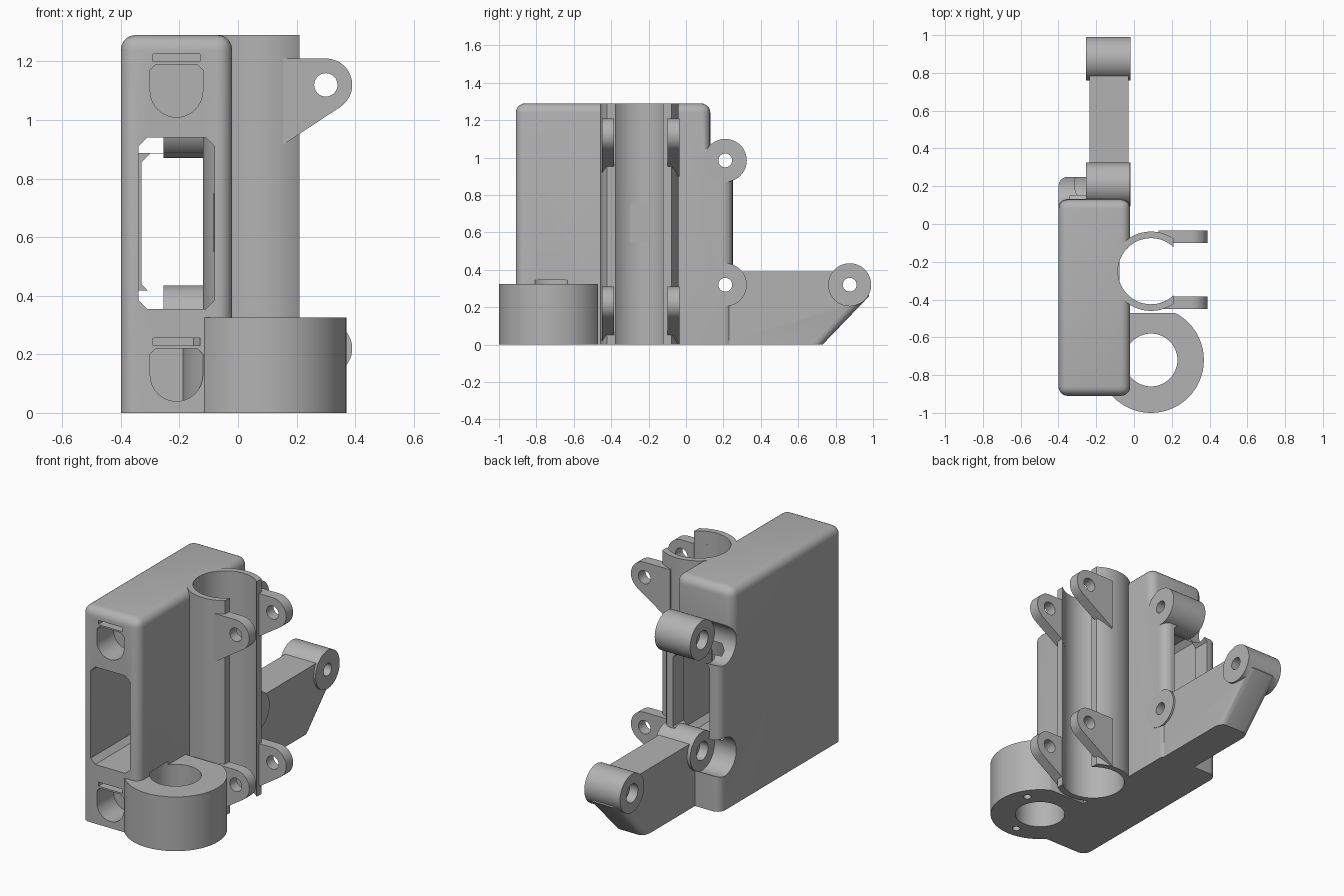
import bpy, bmesh, math
from mathutils import Matrix, Vector

cube = bpy.data.objects.get("Cube")
if cube:
    bpy.data.objects.remove(cube, do_unlink=True)

grey = bpy.data.materials.new("plain_grey")
grey.use_nodes = True
GREY = (0.45, 0.45, 0.45, 1)
grey.diffuse_color = GREY
grey.node_tree.nodes["Principled BSDF"].inputs["Base Color"].default_value = GREY

AXES = {"x": lambda a, b, d: (d, a, b),
        "y": lambda a, b, d: (a, d, b),
        "z": lambda a, b, d: (a, b, d)}


def finish(name, bm):
    bmesh.ops.recalc_face_normals(bm, faces=bm.faces)
    mesh = bpy.data.meshes.new(name)
    bm.to_mesh(mesh)
    bm.free()
    mesh.materials.append(grey)
    obj = bpy.data.objects.new(name, mesh)
    bpy.context.collection.objects.link(obj)
    return obj


def prism(name, outline, axis, lo, hi, bevel=0, rule=None):
    """Extrude a 2D outline along an axis, optionally rounding chosen edges."""
    bm = bmesh.new()
    place = AXES[axis]
    face = bm.faces.new([bm.verts.new(place(a, b, lo)) for a, b in outline])
    ext = bmesh.ops.extrude_face_region(bm, geom=[face])
    moved = [g for g in ext["geom"] if isinstance(g, bmesh.types.BMVert)]
    bmesh.ops.translate(bm, verts=moved, vec=place(0, 0, hi - lo))
    bmesh.ops.recalc_face_normals(bm, faces=bm.faces)
    if bevel:
        edges = [e for e in bm.edges if e.is_convex and rule(e.verts[0].co, e.verts[1].co)]
        bmesh.ops.bevel(bm, geom=edges, offset=bevel, segments=5, profile=0.5,
                        affect="EDGES", clamp_overlap=True)
    return finish(name, bm)


def arc(a, b, r, start=0, end=360, n=48):
    steps = n if end - start == 360 else n + 1
    angles = [math.radians(start + (end - start) * i / n) for i in range(steps)]
    return [(a + r * math.cos(t), b + r * math.sin(t)) for t in angles]


def rect(a0, b0, a1, b1, cut=0):
    if not cut:
        return [(a0, b0), (a1, b0), (a1, b1), (a0, b1)]
    return [(a0 + cut, b0), (a1 - cut, b0), (a1, b0 + cut), (a1, b1 - cut),
            (a1 - cut, b1), (a0 + cut, b1), (a0, b1 - cut), (a0, b0 + cut)]


def boolean(obj, tool, operation="DIFFERENCE"):
    mod = obj.modifiers.new("bool", "BOOLEAN")
    mod.operation, mod.object, mod.solver = operation, tool, "EXACT"
    bpy.context.view_layer.objects.active = obj
    bpy.ops.object.modifier_apply(modifier=mod.name)
    bpy.data.objects.remove(tool, do_unlink=True)


def cut(obj, outline, axis, lo, hi):
    boolean(obj, prism("cutter", outline, axis, lo, hi))


def add(obj, outline, axis, lo, hi):
    boolean(obj, prism("addition", outline, axis, lo, hi), "UNION")


LEFT, RIGHT = -0.4, -0.02            # housing sides
CX, CY = 0.09, -0.25                 # clamp axis
UPPER, LOWER, TIP = (0.21, 0.985), (0.21, 0.32), (0.875, 0.32)   # pivots in y, z
PIVOT_R = 0.115


# Housing with rounded edges and a step at the upper back
def above_floor(p, q):
    return max(p.z, q.z) > 0.01


side = [(-0.91, 0), (0.25, 0), (0.25, 1.07), (0.13, 1.07), (0.13, 1.29), (-0.91, 1.29)]
housing = prism("housing", side, "x", LEFT, RIGHT, 0.05, above_floor)

# Open bay through the housing, wide in front and narrower at the back
cut(housing, rect(-0.34, 0.355, -0.08, 0.94, 0.03), "y", -1, 0.15)
cut(housing, rect(-0.33, 0.41, -0.09, 0.885, 0.03), "y", 0.1, 0.4)

# Front sockets with a slot above each
for z in (1.1, 0.13):
    socket = arc(-0.21, z, 0.09, 180, 360, 20) + [(-0.12, z + 0.07), (-0.14, z + 0.09),
                                                  (-0.28, z + 0.09), (-0.3, z + 0.07)]
    cut(housing, socket, "y", -1, -0.75)
    cut(housing, rect(-0.29, z + 0.1, -0.13, z + 0.125), "y", -1, -0.86)

# Grooves beside the pivots, and the tube channel in the housing side
for y, z in (UPPER, LOWER):
    cut(housing, arc(y, z, PIVOT_R), "x", -0.5, -0.255)
cut(housing, arc(CX, CY, 0.175), "z", -0.1, 1.4)

# Split tube clamp, open towards +x
half = math.degrees(math.acos(0.12 / 0.21))
inner_half = math.degrees(math.acos(0.12 / 0.175))
outline = arc(CX, CY, 0.21, half, 360 - half) + arc(CX, CY, 0.175, inner_half, 360 - inner_half)[::-1]
clamp = prism("tube_clamp", outline, "z", 0, 1.29)

# Clamp ears with bolt holes
ears = []
for z in (1.12, 0.22):
    for y in (-0.10, -0.45):
        shape = arc(0.3, z, 0.09, -56, 90, 20) + [(0.13, z + 0.09), (0.13, z - 0.22)]
        ear = prism("clamp_ear", shape, "y", y, y + 0.065)
        cut(ear, arc(0.3, z, 0.04, n=24), "y", y - 0.1, y + 0.2)
        cut(ear, arc(CX, CY, 0.175), "z", -0.1, 1.4)
        ears.append(ear)

# Thin plate inside the tube channel
channel_plate = prism("channel_plate", rect(-0.37, 0.55, -0.13, 0.75), "x", -0.084, -0.078)

# Foot ring with a bore and three screw holes below
ring = prism("foot_ring", arc(CX, -0.72, 0.28, n=64), "z", 0, 0.325)
cut(ring, rect(-0.5, -0.47, 0.6, 0), "z", -0.1, 0.5)
cut(ring, arc(CX, -0.72, 0.14), "z", -0.1, 0.5)
for angle in (30, 150, 270):
    t = math.radians(angle)
    cut(ring, arc(CX + 0.21 * math.cos(t), -0.72 + 0.21 * math.sin(t), 0.022, n=16), "z", -0.1, 0.1)
cut(housing, arc(CX, -0.72, 0.14), "z", -0.1, 0.345)


# Arm reaching backwards
def arm_edges(p, q):
    return abs(p.x - q.x) < 0.01 and p.y > 0.2 and q.y > 0.2 and max(p.z, q.z) > 0.1


arm_side = [(0.15, 0), (0.73, 0), (0.98, 0.26), (0.9, 0.39), (0.15, 0.39)]
arm = prism("arm", arm_side, "x", -0.235, -0.03, 0.04, arm_edges)

# Pivot barrels with bores
upper = prism("upper_pivot", arc(*UPPER, PIVOT_R), "x", -0.255, RIGHT)
for pivot in (LOWER, TIP):
    add(arm, arc(*pivot, PIVOT_R), "x", -0.255, -0.018)
for obj, pivots in ((upper, [UPPER]), (arm, [LOWER, TIP]), (housing, [UPPER, LOWER])):
    for y, z in pivots:
        cut(obj, arc(y, z, 0.037, n=24), "x", -0.5, 0.1)
        cut(obj, arc(y, z, 0.055, n=24), "x", -0.5, -0.2)

# Smooth curved faces, keep hard edges
for obj in [housing, clamp, ring, arm, upper] + ears:
    bpy.ops.object.select_all(action="DESELECT")
    obj.select_set(True)
    bpy.context.view_layer.objects.active = obj
    bpy.ops.object.shade_smooth_by_angle(angle=math.radians(30))
